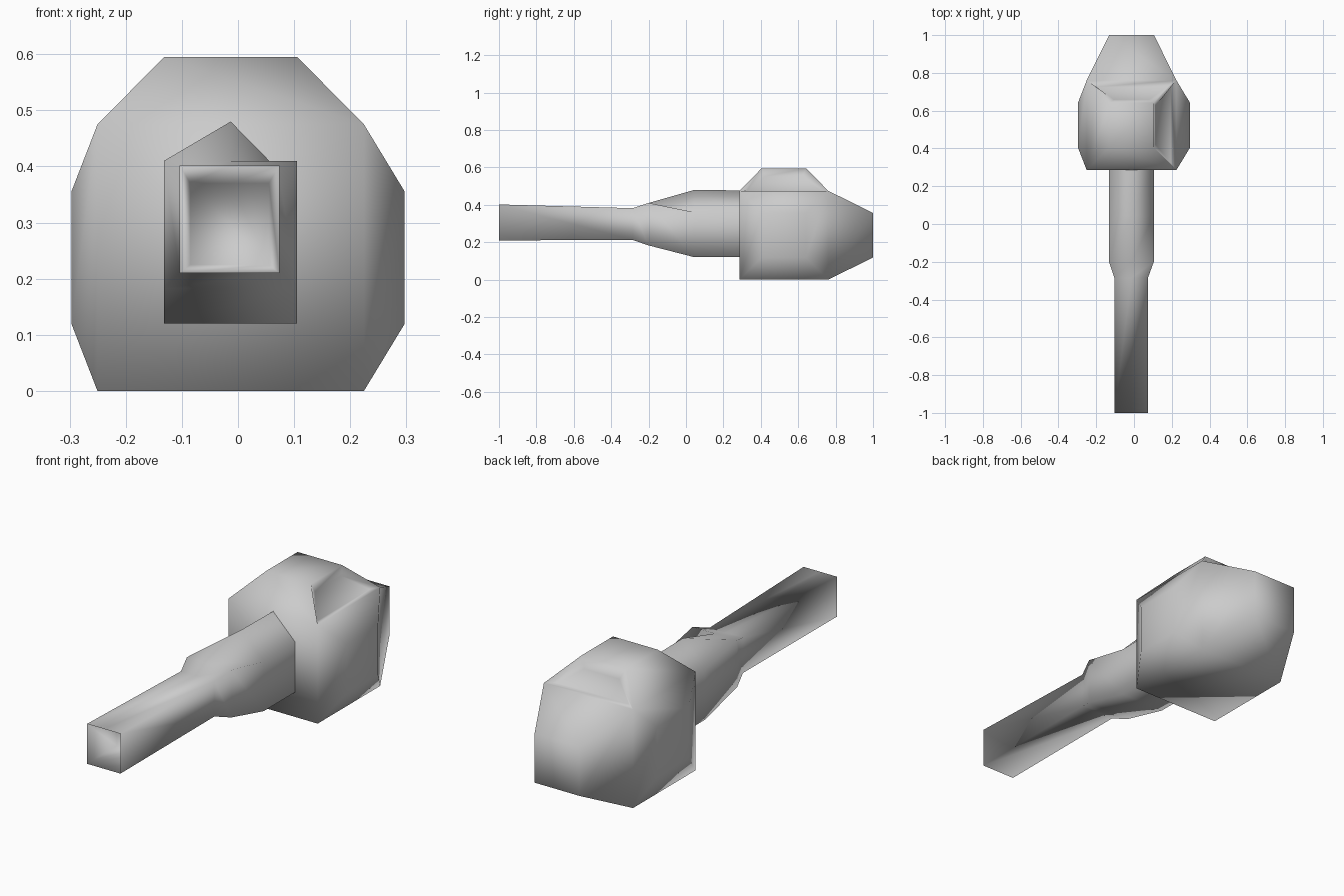
import bpy, bmesh
from mathutils import Vector

if "Cube" in bpy.data.objects:
    bpy.data.objects.remove(bpy.data.objects["Cube"])


def finish(bm, name):
    bmesh.ops.recalc_face_normals(bm, faces=bm.faces[:])
    mesh = bpy.data.meshes.new(name)
    bm.to_mesh(mesh)
    bm.free()
    for p in mesh.polygons:
        p.use_smooth = True
    obj = bpy.data.objects.new(name, mesh)
    bpy.context.collection.objects.link(obj)
    return obj


# Head: a cube whose sides, top and back are extruded to half size
bm = bmesh.new()
bmesh.ops.create_cube(bm, size=0.475)
bmesh.ops.translate(bm, verts=bm.verts[:], vec=(-0.013, 0.523, 0.2375))
bm.normal_update()
bulges = [((1, 0, 0), 0.072), ((-1, 0, 0), 0.046), ((0, 0, 1), 0.12), ((0, 1, 0), 0.24)]
for direction, height in bulges:
    axis = Vector(direction)
    face = max(bm.faces, key=lambda f: f.normal.dot(axis) * f.calc_area())
    new = bmesh.ops.extrude_discrete_faces(bm, faces=[face])['faces'][0]
    centre = new.calc_center_median()
    for v in new.verts:
        v.co = centre + (v.co - centre) * 0.5 + axis * height
    bm.normal_update()

# Small dents on the right and rear slopes below the top
for target, width in [((0.165, 0.523, 0.535), 0.04), ((-0.013, 0.70, 0.535), 0.055)]:
    face = min(bm.faces, key=lambda f: (f.calc_center_median() - Vector(target)).length)
    bmesh.ops.inset_individual(bm, faces=[face], thickness=width, depth=-0.025)
    bm.normal_update()
finish(bm, "head")

# Handle and ridged neck: five-sided rings (y, left, right, bottom, shoulder, ridge)
sections = [
    (0.290, -0.132, 0.105, 0.12, 0.36, 0.477),
    (0.045, -0.132, 0.105, 0.12, 0.36, 0.48),
    (-0.20, -0.132, 0.105, 0.183, 0.41, 0.41),
    (-0.285, -0.104, 0.074, 0.212, 0.382, 0.382),
    (-1.00, -0.104, 0.074, 0.21, 0.402, 0.402),
    (-0.80, -0.085, 0.055, 0.225, 0.370, 0.370),   # hollow end
]
bm = bmesh.new()
rings = []
for y, l, r, b, s, t in sections:
    pts = [(l, b), (r, b), (r, s), (-0.013, t), (l, s)]
    rings.append([bm.verts.new((x, y, z)) for x, z in pts])
for k, (a, c) in enumerate(zip(rings, rings[1:])):
    for i in range(5):
        j = (i + 1) % 5
        if k == 1 and i in (2, 3):
            # ridge slopes split along the visible creases
            bm.faces.new((a[i], a[j], c[j]))
            bm.faces.new((a[i], c[j], c[i])) if i == 2 else None
            if i == 3:
                bm.faces.new((a[i], c[j], c[i]))
        else:
            bm.faces.new((a[i], a[j], c[j], c[i]))
bm.faces.new(rings[-1])
finish(bm, "handle")
